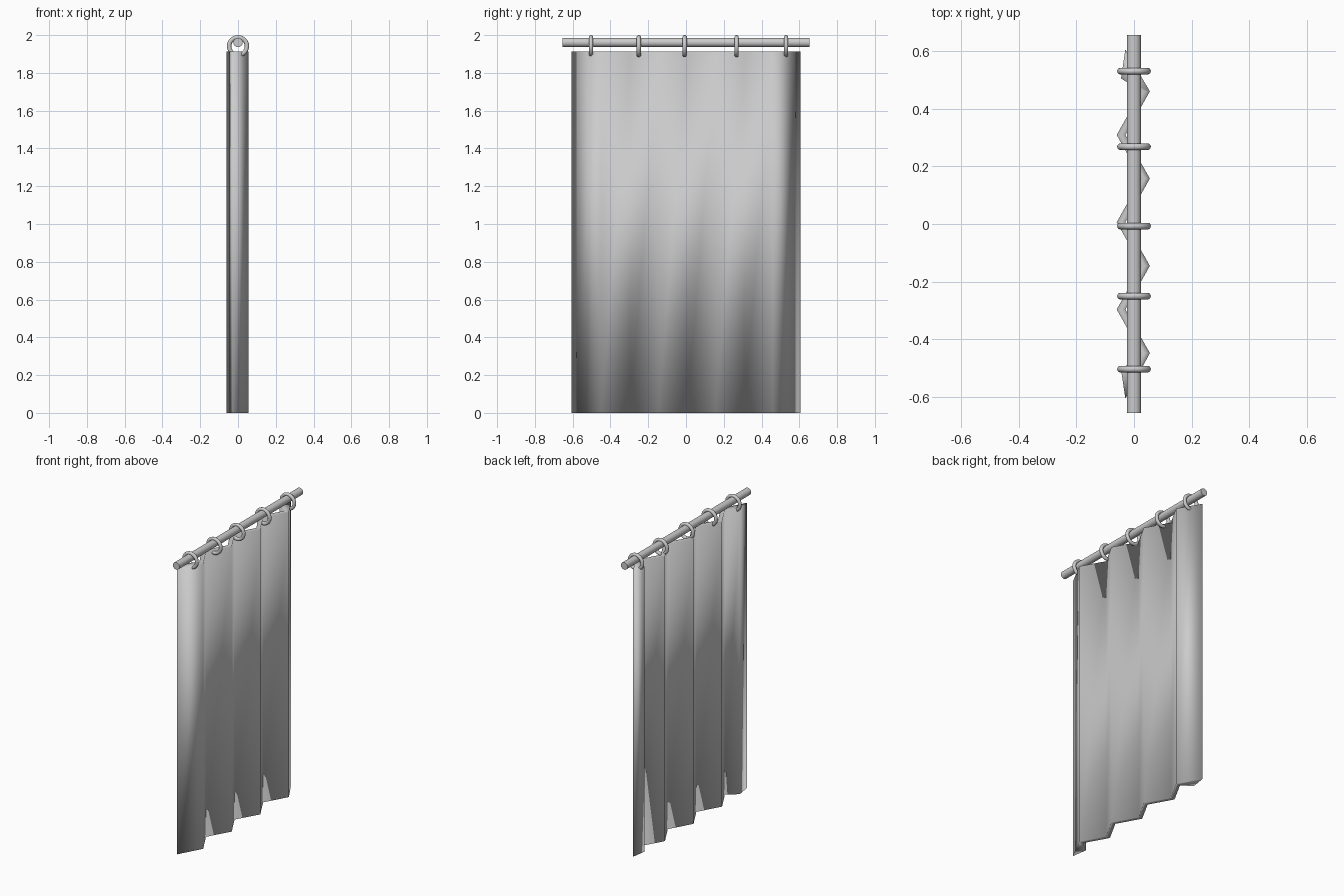
import bpy, bmesh, math

if "Cube" in bpy.data.objects:
    bpy.data.objects.remove(bpy.data.objects["Cube"])

grey = bpy.data.materials.new("plain_grey")
grey.diffuse_color = (0.6, 0.6, 0.6, 1)
grey.use_nodes = True
grey.node_tree.nodes["Principled BSDF"].inputs["Base Color"].default_value = grey.diffuse_color


def finish(obj, name):
    obj.name = name
    obj.data.name = name
    obj.data.materials.append(grey)


# Curtain: a thick zigzag sheet, smooth shaded all round
STEP, END, HEIGHT = 0.1513, 0.605, 1.912
front, back = [], []
for i in range(9):
    y = -END + i * STEP
    if i in (0, 8):
        side = -1 if i == 0 else 1
        front.append((-0.03, side * END))
        back.append((-0.045, side * 0.505))
    else:
        x = 0.055 if i % 2 else -0.03
        front.append((x, y + 0.006))
        back.append((x - 0.03, y + 0.006))

bm = bmesh.new()
rows = {}
for key, line in (("front", front), ("back", back)):
    for z in (0, HEIGHT):
        rows[key, z] = [bm.verts.new((x, y, z)) for x, y in line]
fb, ft = rows["front", 0], rows["front", HEIGHT]
bb, bt = rows["back", 0], rows["back", HEIGHT]
for lower, upper in ((fb, ft), (ft, bt), (bt, bb), (bb, fb)):
    for i in range(8):
        bm.faces.new((lower[i], lower[i + 1], upper[i + 1], upper[i]))
for i in (0, 8):
    bm.faces.new((fb[i], ft[i], bt[i], bb[i]))
bmesh.ops.recalc_face_normals(bm, faces=bm.faces)
for f in bm.faces:
    f.smooth = True
mesh = bpy.data.meshes.new("curtain")
bm.to_mesh(mesh)
bm.free()
curtain = bpy.data.objects.new("curtain", mesh)
bpy.context.collection.objects.link(curtain)
finish(curtain, "curtain")

# Rod
bpy.ops.mesh.primitive_cylinder_add(vertices=32, radius=0.0245, depth=1.31,
                                    location=(0, 0, 1.961),
                                    rotation=(math.pi / 2, 0, 0))
bpy.ops.object.shade_smooth_by_angle(angle=math.radians(40))
finish(bpy.context.object, "rod")

# Hanging rings
for n, y in enumerate((-0.503, -0.25, -0.007, 0.268, 0.53), 1):
    bpy.ops.mesh.primitive_torus_add(major_segments=40, minor_segments=14,
                                     major_radius=0.047, minor_radius=0.0115,
                                     location=(0, y, 1.9415),
                                     rotation=(math.pi / 2, 0, 0))
    bpy.ops.object.shade_smooth()
    finish(bpy.context.object, f"ring_{n}")
